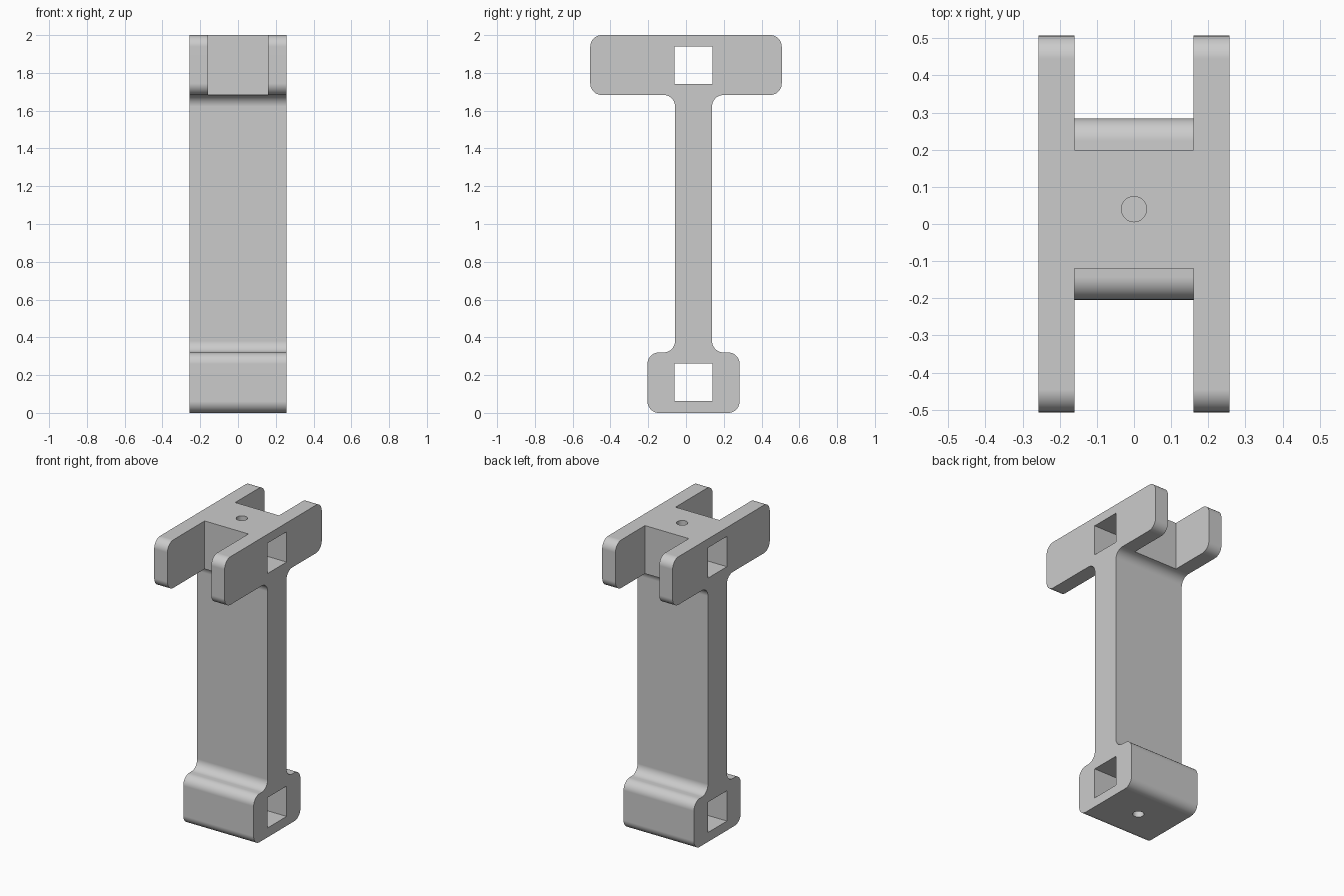
import bpy, bmesh, math
from mathutils import Vector

cube = bpy.data.objects.get("Cube")
if cube:
    bpy.data.objects.remove(cube, do_unlink=True)

grey = bpy.data.materials.new("plain_grey")
grey.use_nodes = True
colour = (0.6, 0.6, 0.6, 1)
grey.diffuse_color = colour
grey.node_tree.nodes["Principled BSDF"].inputs["Base Color"].default_value = colour

HALF_WIDTH = 0.257
STEM_Y = 0.04        # centre of stem and foot
STEM_HALF = 0.098
R = 0.061            # radius of every rounded corner


def rounded(points, radius, steps=10):
    """Round every right-angled corner of a closed 2D outline."""
    out = []
    for i, p in enumerate(points):
        a = (points[i - 1] - p).normalized()
        b = (points[(i + 1) % len(points)] - p).normalized()
        centre = p + (a + b) * radius
        for k in range(steps + 1):
            t = math.pi / 2 * k / steps
            out.append(centre - b * radius * math.cos(t) - a * radius * math.sin(t))
    return out


def make_object(name, bm):
    bmesh.ops.recalc_face_normals(bm, faces=bm.faces)
    mesh = bpy.data.meshes.new(name)
    bm.to_mesh(mesh)
    bm.free()
    mesh.materials.append(grey)
    obj = bpy.data.objects.new(name, mesh)
    bpy.context.collection.objects.link(obj)
    return obj


def extrude_outline(name, outline, half):
    bm = bmesh.new()
    face = bm.faces.new([bm.verts.new((-half, p.x, p.y)) for p in outline])
    grown = bmesh.ops.extrude_face_region(bm, geom=[face])["geom"]
    bmesh.ops.translate(bm, vec=(2 * half, 0, 0),
                        verts=[v for v in grown if isinstance(v, bmesh.types.BMVert)])
    return make_object(name, bm)


def box(name, low, high):
    bm = bmesh.new()
    bmesh.ops.create_cube(bm, size=1)
    low, high = Vector(low), Vector(high)
    for v in bm.verts:
        v.co = (low + high) / 2 + v.co * (high - low)
    return make_object(name, bm)


def cylinder(name, centre, radius, depth, along_x=False):
    bm = bmesh.new()
    bmesh.ops.create_cone(bm, cap_ends=True, segments=48, radius1=radius,
                          radius2=radius, depth=depth)
    for v in bm.verts:
        co = Vector((v.co.z, v.co.y, v.co.x)) if along_x else v.co.copy()
        v.co = co + Vector(centre)
    return make_object(name, bm)


# Side outline: wide head, slim stem, foot block
s0, s1 = STEM_Y - STEM_HALF, STEM_Y + STEM_HALF
f0, f1 = STEM_Y - 0.244, STEM_Y + 0.244
outline = [(f0, 0), (f1, 0), (f1, 0.32), (s1, 0.32), (s1, 1.683), (0.507, 1.683),
           (0.507, 2), (-0.507, 2), (-0.507, 1.683), (s0, 1.683), (s0, 0.32), (f0, 0.32)]
bracket = extrude_outline("bracket_body", rounded([Vector(p) for p in outline], R), HALF_WIDTH)

# Slots between the paired lugs, front and back
cutters = [box("front_slot", (-0.16, -0.7, 1.6), (0.16, s0 - R - 0.0005, 2.1)),
           box("back_slot", (-0.16, s1 + R + 0.0005, 1.6), (0.16, 0.7, 2.1))]

# Square tunnels through head and foot
for name, z in (("head", 1.841), ("foot", 0.162)):
    cutters.append(box(name + "_tunnel", (-0.4, STEM_Y - 0.1, z - 0.1), (0.4, STEM_Y + 0.1, z + 0.1)))

# Pin holes through the lugs
for name, y in (("front", -0.35), ("back", 0.35)):
    cutters.append(cylinder(name + "_pin_hole", (0, y, 1.841), 0.087, 1, along_x=True))

# Small screw holes into the tunnels
for name, z in (("top", 2), ("bottom", 0)):
    cutters.append(cylinder(name + "_screw_hole", (0, STEM_Y, z), 0.034, 0.2))

bpy.context.view_layer.objects.active = bracket
for cutter in cutters:
    mod = bracket.modifiers.new(cutter.name, "BOOLEAN")
    mod.operation = "DIFFERENCE"
    mod.solver = "EXACT"
    mod.object = cutter
    bpy.ops.object.modifier_apply(modifier=mod.name)
    bpy.data.objects.remove(cutter, do_unlink=True)

# Smooth the rounded corners, keep the flats flat
bpy.ops.object.select_all(action="DESELECT")
bracket.select_set(True)
bpy.ops.object.shade_smooth_by_angle(angle=math.radians(30))
weighted = bracket.modifiers.new("flat_normals", "WEIGHTED_NORMAL")
weighted.keep_sharp = True
